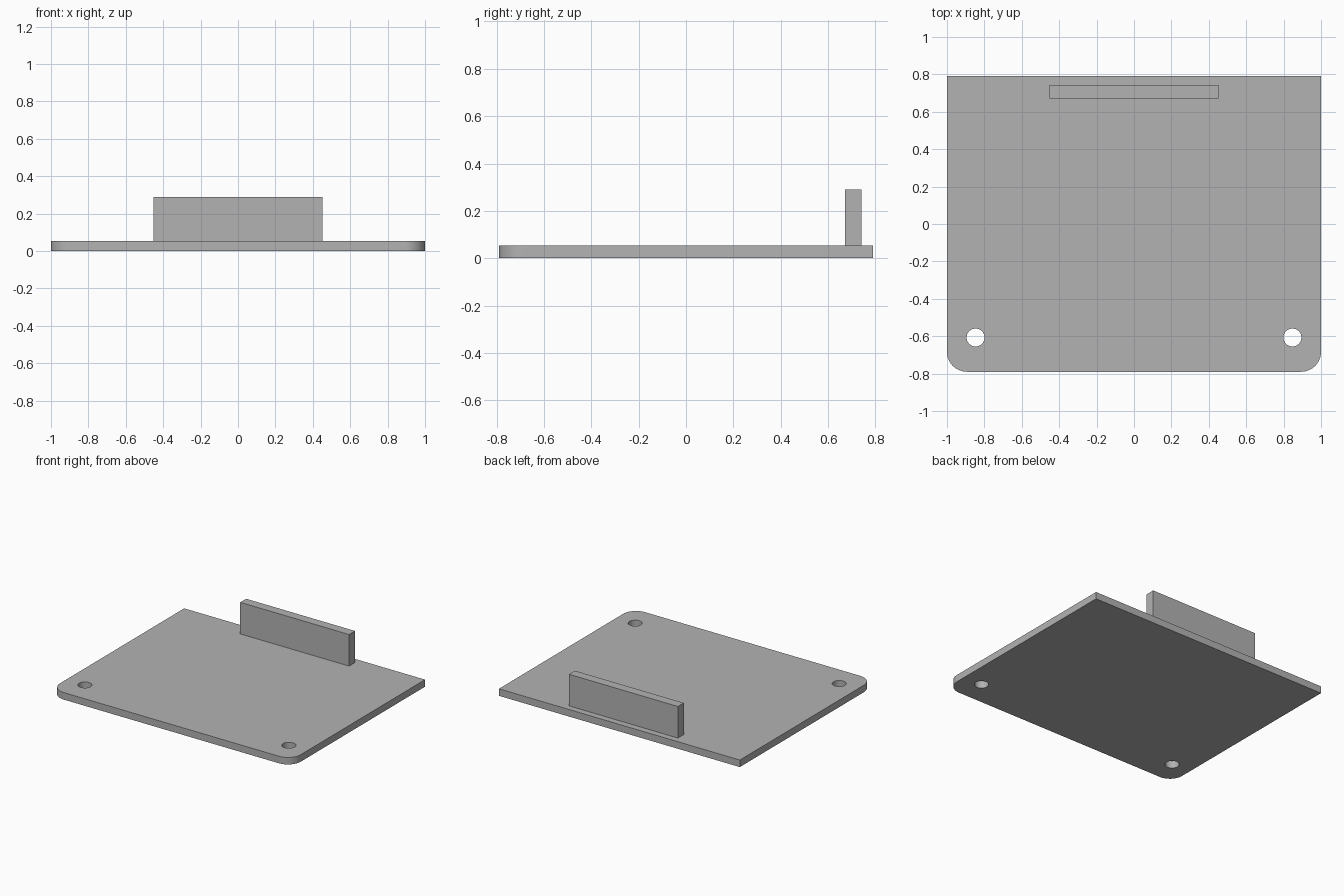
import bpy
import bmesh
import math

cube = bpy.data.objects.get("Cube")
if cube:
    bpy.data.objects.remove(cube, do_unlink=True)

grey = bpy.data.materials.new("plain_grey")
grey.use_nodes = True
colour = (0.45, 0.45, 0.45, 1)
grey.diffuse_color = colour
grey.node_tree.nodes["Principled BSDF"].inputs["Base Color"].default_value = colour

HALF_W, HALF_D, THICK = 1.0, 0.79, 0.053
CORNER, HOLE_R = 0.107, 0.048


def prism(name, outline, z0, z1):
    """Extrude a flat outline between two heights."""
    bm = bmesh.new()
    face = bm.faces.new([bm.verts.new((x, y, z0)) for x, y in outline])
    top = bmesh.ops.extrude_face_region(bm, geom=[face])["geom"]
    verts = [v for v in top if isinstance(v, bmesh.types.BMVert)]
    bmesh.ops.translate(bm, verts=verts, vec=(0, 0, z1 - z0))
    bmesh.ops.recalc_face_normals(bm, faces=bm.faces)
    mesh = bpy.data.meshes.new(name)
    bm.to_mesh(mesh)
    bm.free()
    mesh.materials.append(grey)
    obj = bpy.data.objects.new(name, mesh)
    bpy.context.collection.objects.link(obj)
    return obj


def arc(cx, cy, r, start, end, steps):
    angles = [math.radians(start + (end - start) * i / steps) for i in range(steps + 1)]
    return [(cx + r * math.cos(a), cy + r * math.sin(a)) for a in angles]


# Base plate with rounded front corners and square back corners
cx, cy = HALF_W - CORNER, -HALF_D + CORNER
outline = arc(-cx, cy, CORNER, 180, 270, 16) + arc(cx, cy, CORNER, 270, 360, 16)
outline += [(HALF_W, HALF_D), (-HALF_W, HALF_D)]
plate = prism("base_plate", outline, 0, THICK)

# Two through holes near the front corners
bpy.context.view_layer.objects.active = plate
for side in (-1, 1):
    circle = arc(side * 0.847, -0.607, HOLE_R, 0, 360, 48)[:-1]
    cutter = prism("hole_cutter", circle, -0.1, 0.2)
    cutter.hide_render = True
    mod = plate.modifiers.new("hole", "BOOLEAN")
    mod.operation = "DIFFERENCE"
    mod.solver = "EXACT"
    mod.object = cutter
    bpy.ops.object.modifier_apply(modifier=mod.name)
    bpy.data.objects.remove(cutter, do_unlink=True)

# Upright tab near the back edge
tab = [(-0.452, 0.672), (0.452, 0.672), (0.452, 0.742), (-0.452, 0.742)]
prism("upright_tab", tab, THICK, 0.29)

# Smooth the curved walls, keep edges sharp
bpy.ops.object.select_all(action="DESELECT")
plate.select_set(True)
bpy.context.view_layer.objects.active = plate
bpy.ops.object.shade_smooth_by_angle(angle=math.radians(30))
